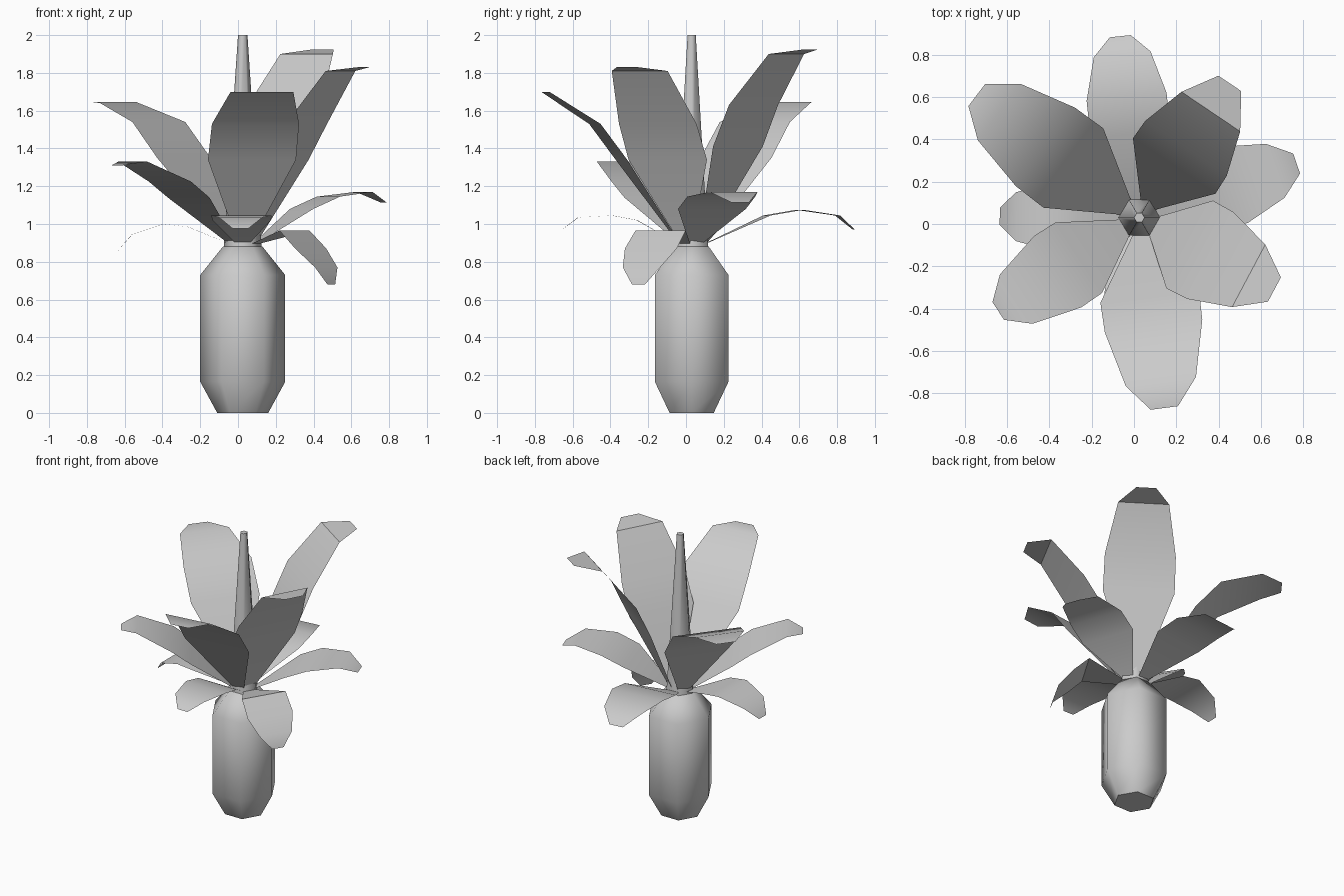
import bpy, math

if "Cube" in bpy.data.objects:
    bpy.data.objects.remove(bpy.data.objects["Cube"])

CX, CY = 0.025, 0.03   # trunk axis


def add_mesh(name, verts, faces, angle):
    mesh = bpy.data.meshes.new(name)
    mesh.from_pydata(verts, [], faces)
    mesh.update()
    ob = bpy.data.objects.new(name, mesh)
    bpy.context.collection.objects.link(ob)
    bpy.ops.object.select_all(action='DESELECT')
    ob.select_set(True)
    bpy.context.view_layer.objects.active = ob
    bpy.ops.object.shade_smooth_by_angle(angle=math.radians(angle))
    return ob


def lathe(name, profile, sides=6):
    """Six-sided turned shape with capped ends from (radius, z) points."""
    verts = [(CX + r * math.cos(2 * math.pi * i / sides),
              CY + r * math.sin(2 * math.pi * i / sides), z)
             for r, z in profile for i in range(sides)]
    faces = [tuple(reversed(range(sides)))]
    for k in range(len(profile) - 1):
        for i in range(sides):
            j = (i + 1) % sides
            a, b = k * sides, (k + 1) * sides
            faces.append((a + i, a + j, b + j, b + i))
    faces.append(tuple(range(len(verts) - sides, len(verts))))
    return add_mesh(name, verts, faces, 62)


def leaf(name, azimuth, widths, path):
    """Flat leaf strip: (radius, z) rows running outward at one azimuth."""
    a = math.radians(azimuth)
    c, s = math.cos(a), math.sin(a)
    verts, faces = [], []
    for w, (r, z) in zip((0.06,) + widths, [(0.06, 0.89)] + path):
        for h in (w / 2, -w / 2):
            verts.append((CX + r * c - h * s, CY + r * s + h * c, z))
    for k in range(len(path)):
        i = 2 * k
        faces.append((i, i + 1, i + 3, i + 2))
    return add_mesh(name, verts, faces, 40)


# Trunk and central spike
lathe("trunk", [(0.135, 0), (0.225, 0.165), (0.225, 0.73), (0.105, 0.88)])
lathe("spike", [(0.1, 0.88), (0.025, 2.0)])

# Leaves: azimuth, row widths, rows from inner to tip
BIG = (0.47, 0.465, 0.335, 0.13)
MID = (0.40, 0.405, 0.28, 0.10)
LOW = (0.38, 0.38, 0.27, 0.10)
SMALL = (0.31, 0.32, 0.23, 0.08)
LEAVES = [
    (56, BIG, [(0.295, 1.41), (0.395, 1.63), (0.605, 1.90), (0.766, 1.925)]),
    (-28, BIG, [(0.27, 1.34), (0.382, 1.53), (0.586, 1.81), (0.724, 1.83)]),
    (143, BIG, [(0.39, 1.35), (0.556, 1.54), (0.83, 1.645), (0.963, 1.64)]),
    (-82.5, BIG, [(0.375, 1.34), (0.517, 1.53), (0.782, 1.70), (0.908, 1.70)]),
    (213.5, MID, [(0.343, 1.14), (0.463, 1.225), (0.698, 1.33), (0.80, 1.31)]),
    (19, LOW, [(0.33, 1.08), (0.48, 1.145), (0.68, 1.17), (0.787, 1.115)]),
    (96, LOW, [(0.40, 1.045), (0.575, 1.075), (0.777, 1.045), (0.863, 0.97)]),
    (179.5, SMALL, [(0.29, 0.985), (0.42, 1.0), (0.585, 0.945), (0.66, 0.86)]),
    (-91, SMALL, [(0.29, 1.02), (0.42, 1.045), (0.60, 1.035), (0.68, 0.975)]),
    (-31, SMALL, [(0.32, 0.965), (0.42, 0.87), (0.516, 0.77), (0.547, 0.68)]),
]
for n, (az, widths, path) in enumerate(LEAVES, 1):
    leaf(f"leaf_{n}", az, widths, path)
